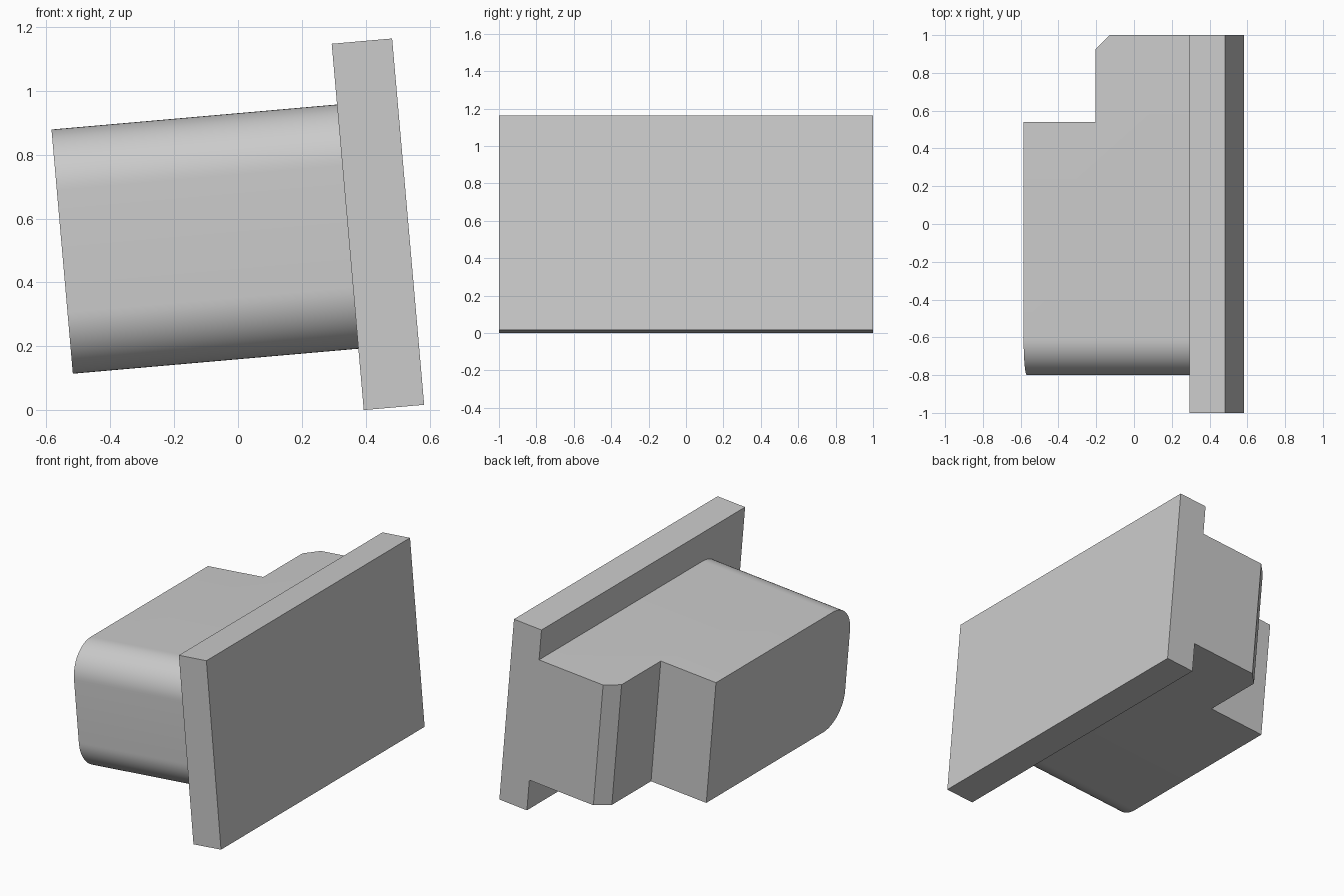
import bpy, bmesh
from math import radians

if "Cube" in bpy.data.objects:
    bpy.data.objects.remove(bpy.data.objects["Cube"])


def prism(name, outline, z0, z1):
    """Extrude a plan outline from z0 up to z1."""
    bm = bmesh.new()
    base = bm.faces.new([bm.verts.new((x, y, z0)) for x, y in outline])
    top = bmesh.ops.extrude_face_region(bm, geom=[base])["geom"]
    bmesh.ops.translate(bm, vec=(0, 0, z1 - z0),
                        verts=[v for v in top if isinstance(v, bmesh.types.BMVert)])
    bmesh.ops.recalc_face_normals(bm, faces=bm.faces)
    # round the long edges on the front side of the stepped body
    if name == "stepped_body":
        front = [e for e in bm.edges
                 if all(abs(v.co.y + 0.8) < 1e-4 for v in e.verts)
                 and abs(e.verts[0].co.z - e.verts[1].co.z) < 1e-4]
        bmesh.ops.bevel(bm, geom=front, offset=0.192, offset_type='OFFSET',
                        segments=16, profile=0.5, affect='EDGES')
    mesh = bpy.data.meshes.new(name)
    bm.to_mesh(mesh)
    bm.free()
    obj = bpy.data.objects.new(name, mesh)
    bpy.context.collection.objects.link(obj)
    return obj


# flat face plate
plate = prism("plug_housing", [(0, -1), (0.19, -1), (0.19, 1), (0, 1)], 0, 1.152)

# stepped body behind the plate, with one chamfered corner
body = prism("stepped_body",
             [(0.1, -0.8), (-0.898, -0.8), (-0.898, 0.54), (-0.517, 0.54),
              (-0.517, 0.925), (-0.442, 1), (0.1, 1)], 0.193, 0.961)

# join both into one solid and merge the flush side faces
union = plate.modifiers.new("union", 'BOOLEAN')
union.operation = 'UNION'
union.solver = 'EXACT'
union.object = body
flush = plate.modifiers.new("flush", 'DECIMATE')
flush.decimate_type = 'DISSOLVE'
flush.angle_limit = radians(0.5)
bpy.context.view_layer.objects.active = plate
plate.select_set(True)
for mod in ("union", "flush"):
    bpy.ops.object.modifier_apply(modifier=mod)
bpy.data.objects.remove(body)
bpy.ops.object.shade_smooth_by_angle(angle=radians(30))

# tilt the whole part so it leans back on its lower edge
plate.rotation_euler.y = radians(-5)
plate.location.x = 0.394
